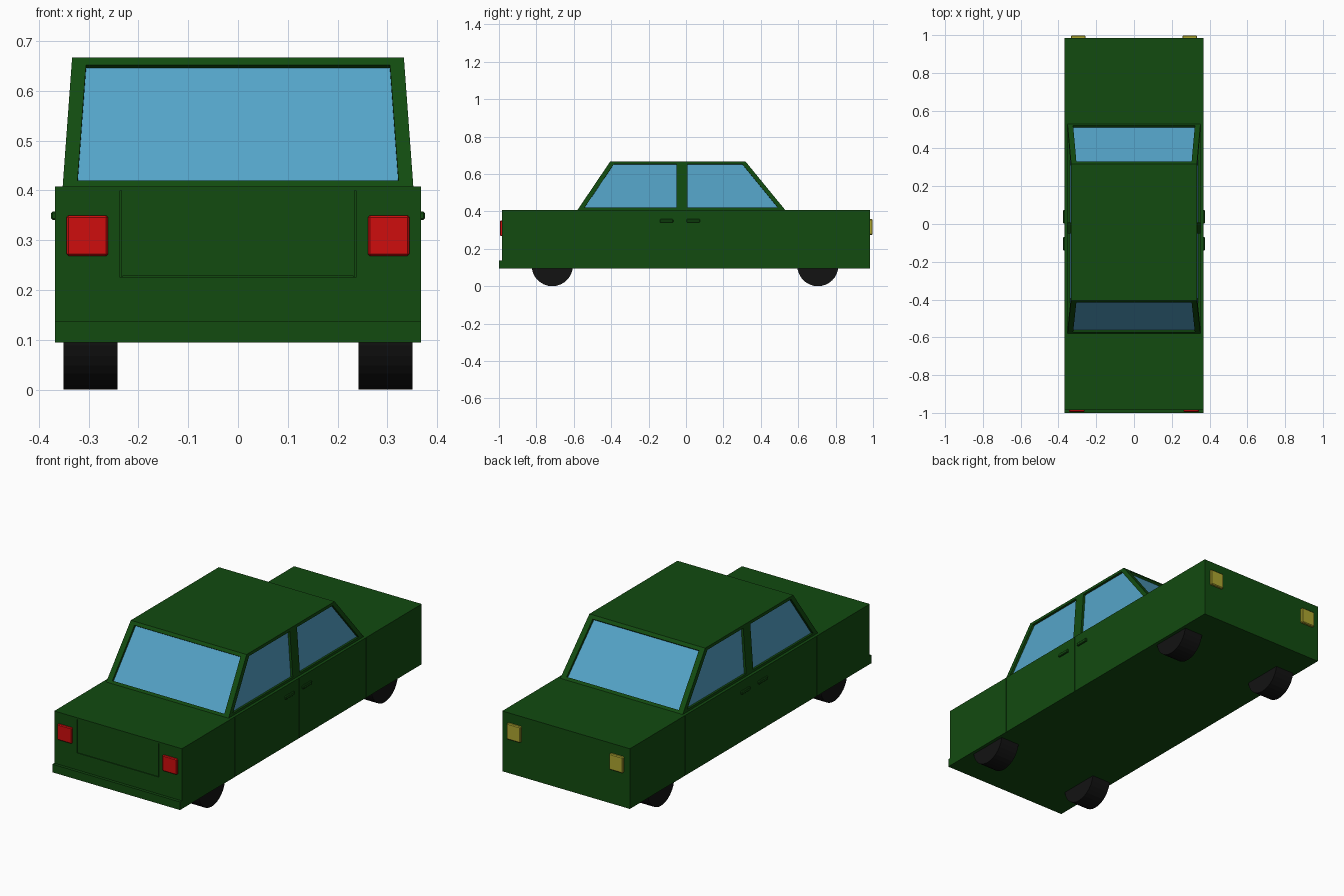
import bpy, bmesh
from math import pi
from mathutils import Vector, Matrix

if "Cube" in bpy.data.objects:
    bpy.data.objects.remove(bpy.data.objects["Cube"])


def material(name, r, g, b):
    m = bpy.data.materials.new(name)
    m.diffuse_color = (r, g, b, 1)
    m.use_nodes = True
    m.node_tree.nodes["Principled BSDF"].inputs["Base Color"].default_value = m.diffuse_color
    return m


GREEN = material("green paint", 0.006, 0.07, 0.005)
GLASS = material("glass", 0.09, 0.37, 0.58)
RED = material("red lens", 0.62, 0.004, 0.004)
YELLOW = material("yellow lens", 0.42, 0.38, 0.03)
BLACK = material("rubber", 0.006, 0.006, 0.006)


def finish(name, bm, mat=None):
    me = bpy.data.meshes.new(name)
    bm.to_mesh(me)
    bm.free()
    ob = bpy.data.objects.new(name, me)
    bpy.context.collection.objects.link(ob)
    if mat:
        me.materials.append(mat)
    return ob


def add_box(bm, lo, hi):
    lo, hi = Vector(lo), Vector(hi)
    size = hi - lo
    bmesh.ops.create_cube(bm, size=1, matrix=Matrix.Translation((lo + hi) / 2)
                          @ Matrix.Diagonal((*size, 1)))


def box(name, lo, hi, mat, bevel=0):
    bm = bmesh.new()
    add_box(bm, lo, hi)
    ob = finish(name, bm, mat)
    if bevel:
        mod = ob.modifiers.new("bevel", 'BEVEL')
        mod.width, mod.segments = bevel, 1
    return ob


def mirrored_box(name, lo, hi, mat, bevel=0):
    box(name + "_right", lo, hi, mat, bevel)
    box(name + "_left", (-hi[0], lo[1], lo[2]), (-lo[0], hi[1], hi[2]), mat, bevel)


# Lower body with shallow panel gaps
W, L, Z0, Z1 = 0.367, 0.985, 0.095, 0.408
body = box("body", (-W, -L, Z0), (W, L, Z1), GREEN)
bm = bmesh.new()
gap = 0.0015
for y in (-0.55, -0.022, 0.53):
    for s in (-1, 1):
        x = sorted((s * (W - 0.004), s * (W + 0.01)))
        add_box(bm, (x[0], y - gap, Z0 - 0.01), (x[1], y + gap, Z1 - 0.004))
for s in (-1, 1):
    add_box(bm, (s * 0.235 - gap, -L - 0.01, 0.225), (s * 0.235 + gap, -L + 0.004, 0.4))
add_box(bm, (-0.232, -L - 0.01, 0.225), (0.232, -L + 0.004, 0.228))
cutter = finish("panel_gap_cutter", bm)
cutter.hide_render = True
cutter.hide_viewport = True
mod = body.modifiers.new("panel gaps", 'BOOLEAN')
mod.operation, mod.object, mod.solver = 'DIFFERENCE', cutter, 'EXACT'

# Bumper strip
box("bumper", (-W, -1.0, Z0), (W, -L + 0.002, 0.137), GREEN)

# Cabin: framed openings with recessed panes
cabin, panes = bmesh.new(), bmesh.new()


def quad(bm, pts):
    bm.faces.new([bm.verts.new(p) for p in pts])


def framed_window(a, b, c, d, margin=0.029, depth=0.012):
    """a, b are the bottom corners and c, d the top ones, counter-clockwise from outside."""
    a, b, c, d = (Vector(p) for p in (a, b, c, d))
    back = -(b - a).cross(d - a).normalized() * depth
    hole = []
    for v in (0.046, 0.942):
        l, r = a.lerp(d, v), b.lerp(c, v)
        m = (r - l).normalized() * margin
        hole += [l + m, r - m] if v < 0.5 else [r - m, l + m]
    outer = (a, b, c, d)
    for i in range(4):
        j = (i + 1) % 4
        quad(cabin, (outer[i], outer[j], hole[j], hole[i]))
        quad(cabin, (hole[i], hole[j], hole[j] + back, hole[i] + back))
    quad(panes, [h + back for h in hole])


XB, XT, ZT = 0.352, 0.333, 0.667
FB, FT, RB, RT, MID = -0.58, -0.405, 0.53, 0.318, -0.022
framed_window((-XB, FB, Z1), (XB, FB, Z1), (XT, FT, ZT), (-XT, FT, ZT))
framed_window((XB, RB, Z1), (-XB, RB, Z1), (-XT, RT, ZT), (XT, RT, ZT))
for b0, b1, t0, t1 in ((FB, MID, FT, MID), (MID, RB, MID, RT)):
    framed_window((XB, b0, Z1), (XB, b1, Z1), (XT, t1, ZT), (XT, t0, ZT))
    framed_window((-XB, b1, Z1), (-XB, b0, Z1), (-XT, t0, ZT), (-XT, t1, ZT))
quad(cabin, ((-XT, FT, ZT), (XT, FT, ZT), (XT, RT, ZT), (-XT, RT, ZT)))
bmesh.ops.remove_doubles(cabin, verts=cabin.verts[:], dist=1e-4)
finish("cabin", cabin, GREEN)
finish("windows", panes, GLASS)

# Lamps
mirrored_box("red_lamp", (0.261, -0.995, 0.268), (0.344, -0.97, 0.35), RED, 0.004)
mirrored_box("yellow_lamp", (0.256, 0.97, 0.275), (0.334, 0.998, 0.358), YELLOW, 0.004)

# Door handles
mirrored_box("front_handle", (0.36, -0.14, 0.341), (0.375, -0.068, 0.358), GREEN, 0.003)
mirrored_box("rear_handle", (0.36, 0.003, 0.341), (0.375, 0.075, 0.358), GREEN, 0.003)

# Wheels
for end, y in (("front", -0.715), ("rear", 0.705)):
    for side, s in (("left", -1), ("right", 1)):
        bm = bmesh.new()
        bmesh.ops.create_cone(bm, cap_ends=True, segments=32, radius1=0.11, radius2=0.11,
                              depth=0.108, matrix=Matrix.Translation((s * 0.296, y, 0.11))
                              @ Matrix.Rotation(pi / 2, 4, 'Y'))
        finish(f"{end}_{side}_wheel", bm, BLACK)
